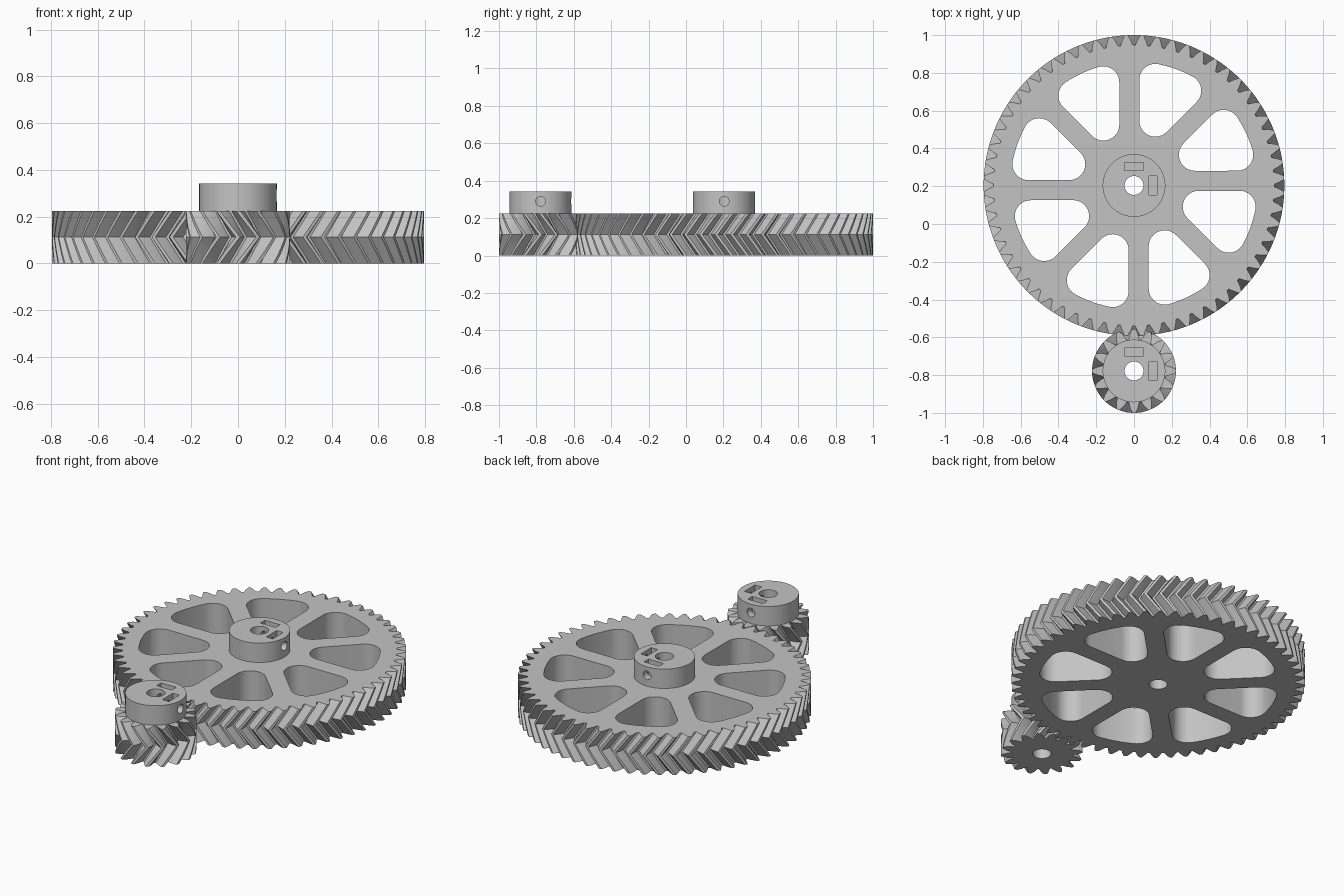
import bpy, bmesh, math
from mathutils import Matrix, Vector

if "Cube" in bpy.data.objects:
    bpy.data.objects.remove(bpy.data.objects["Cube"])

H, HUB_TOP, HUB_R, BORE_R = 0.225, 0.341, 0.166, 0.05
LAYERS = 6                      # slices in each half of the herringbone

mat = bpy.data.materials.new("light_grey")
mat.diffuse_color = (0.55, 0.55, 0.55, 1)
mat.use_nodes = True
mat.node_tree.nodes["Principled BSDF"].inputs["Base Color"].default_value = mat.diffuse_color


def make_object(name, bm):
    bmesh.ops.recalc_face_normals(bm, faces=bm.faces)
    me = bpy.data.meshes.new(name)
    bm.to_mesh(me)
    bm.free()
    me.materials.append(mat)
    ob = bpy.data.objects.new(name, me)
    bpy.context.collection.objects.link(ob)
    return ob


def loft(bm, rings):
    """Skin a stack of equal-length point rings and cap both ends."""
    loops = [[bm.verts.new(p) for p in ring] for ring in rings]
    n = len(loops[0])
    for a, b in zip(loops, loops[1:]):
        for i in range(n):
            j = (i + 1) % n
            bm.faces.new((a[i], a[j], b[j], b[i]))
    bm.faces.new(loops[0][::-1])
    bm.faces.new(loops[-1])


def prism(bm, pts, z0, z1):
    loft(bm, [[(x, y, z) for x, y in pts] for z in (z0, z1)])


def circle(r, n):
    return [(r * math.cos(2 * math.pi * i / n), r * math.sin(2 * math.pi * i / n))
            for i in range(n)]


def cut(ob, cutter):
    mod = ob.modifiers.new("cut", 'BOOLEAN')
    mod.operation, mod.solver, mod.object = 'DIFFERENCE', 'EXACT', cutter
    bpy.context.view_layer.objects.active = ob
    bpy.ops.object.modifier_apply(modifier=mod.name)
    bpy.data.objects.remove(cutter)


def finish(ob, y):
    ob.location = (0, y, 0)
    bpy.ops.object.select_all(action='DESELECT')
    ob.select_set(True)
    bpy.context.view_layer.objects.active = ob
    bpy.ops.object.shade_smooth_by_angle(angle=math.radians(25))


def arc(cx, cy, r, a0, a1, n):
    return [(cx + r * math.cos(math.radians(a0 + (a1 - a0) * i / n)),
             cy + r * math.sin(math.radians(a0 + (a1 - a0) * i / n)))
            for i in range(n + 1)]


def window():
    """Rounded wedge opening between two spokes."""
    r = 0.085
    return (arc(0.113, 0.343, r, 180, 315, 12)
            + arc(0.271, 0.5015, r, -45, 61.6, 10)
            + arc(0, 0, 0.655, 61.6, 78.6, 6)[1:-1]
            + arc(0.113, 0.559, r, 78.6, 180, 10))


def herringbone(name, teeth, root, mid, tip, phase, twist):
    """Toothed body whose slices turn by `twist` pitches towards mid-height."""
    pitch = 2 * math.pi / teeth
    shape = [(-0.42, root), (-0.26, mid), (-0.10, tip),
             (0.10, tip), (0.26, mid), (0.42, root)]
    rings = []
    for s in range(2 * LAYERS + 1):
        turn = phase + twist * (1 - abs(s - LAYERS) / LAYERS)
        z = H * s / (2 * LAYERS)
        rings.append([(r * math.cos((k + t + turn) * pitch),
                       r * math.sin((k + t + turn) * pitch), z)
                      for k in range(teeth) for t, r in shape])
    bm = bmesh.new()
    loft(bm, rings)
    return make_object(name, bm)


def hub(name):
    """Collar with bore, two nut slots and two set-screw holes."""
    bm = bmesh.new()
    prism(bm, circle(HUB_R, 64), H, HUB_TOP)
    ob = make_object(name, bm)
    bm = bmesh.new()
    prism(bm, circle(BORE_R, 32), H - 0.1, HUB_TOP + 0.1)
    cut(ob, make_object("bore_cutter", bm))
    for angle in (0, math.pi / 2):
        spin = Matrix.Rotation(angle, 4, 'Z')
        # nut slot
        bm = bmesh.new()
        prism(bm, [(0.079, -0.05), (0.122, -0.05), (0.122, 0.05), (0.079, 0.05)],
              0.237, HUB_TOP + 0.1)
        bm.transform(spin)
        cut(ob, make_object("slot_cutter", bm))
        # set-screw hole
        bm = bmesh.new()
        prism(bm, circle(0.026, 24), 0.01, 0.3)
        bm.transform(spin @ Matrix.Translation((0, 0, 0.29))
                     @ Matrix.Rotation(math.pi / 2, 4, 'Y'))
        cut(ob, make_object("screw_cutter", bm))
    return ob


# Large gear: bore and eight windows cut through the body
large = herringbone("large_gear", 60, 0.743, 0.772, 0.796, 0.5, -1)
bm = bmesh.new()
prism(bm, circle(BORE_R, 32), -0.1, H + 0.1)
for k in range(8):
    rot = Matrix.Rotation(k * math.pi / 4, 2)
    prism(bm, [tuple(rot @ Vector(p)) for p in window()], -0.1, H + 0.1)
cut(large, make_object("window_cutter", bm))
finish(large, 0.204)
finish(hub("large_gear_hub"), 0.204)

# Small gear: solid body with a bore
small = herringbone("small_gear", 16, 0.168, 0.198, 0.222, 0, 1)
bm = bmesh.new()
prism(bm, circle(BORE_R, 32), -0.1, H + 0.1)
cut(small, make_object("bore_cutter", bm))
finish(small, -0.778)
finish(hub("small_gear_hub"), -0.778)
